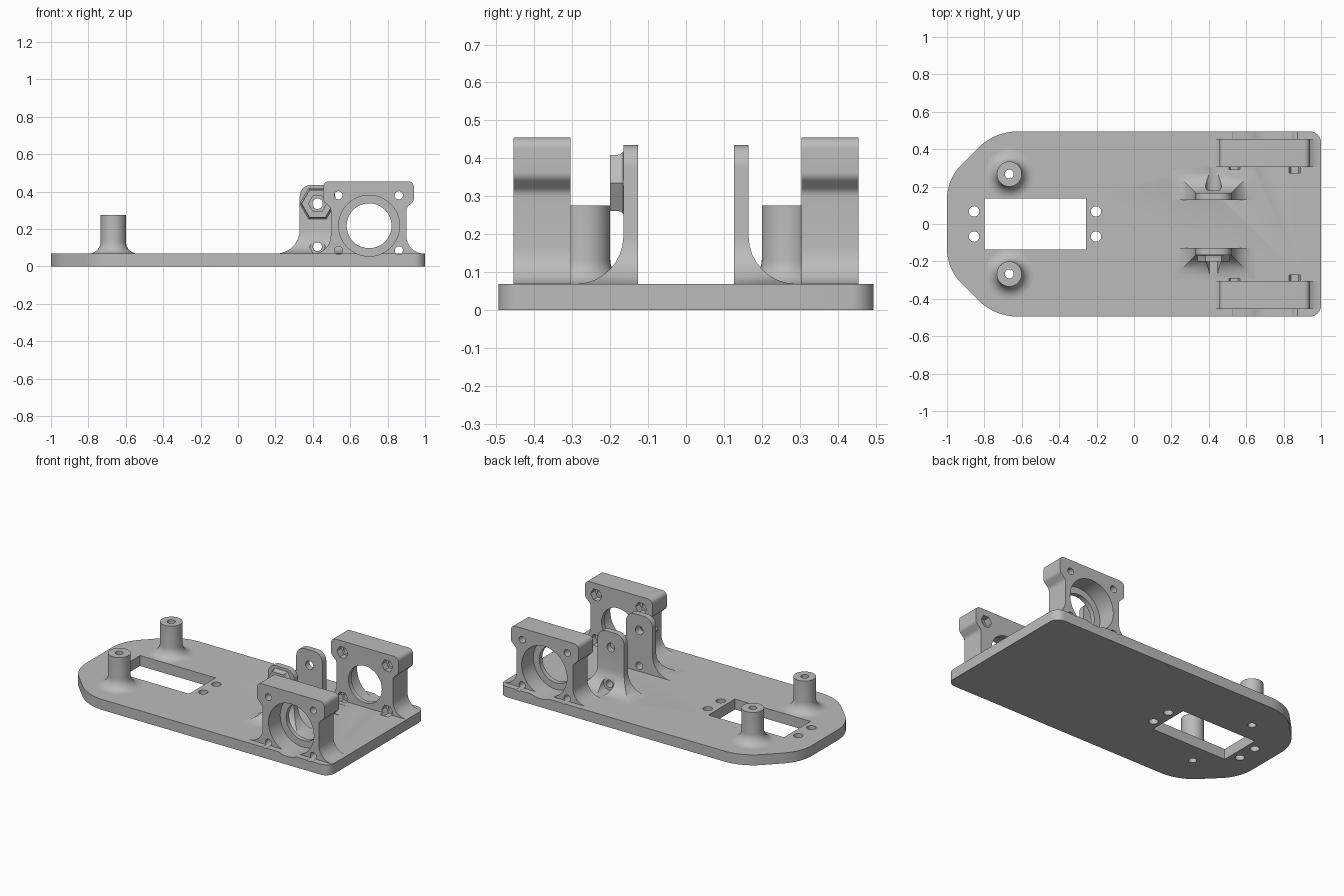
import bpy, bmesh
from math import sin, cos, tan, pi, radians
from mathutils import Vector

cube = bpy.data.objects.get("Cube")
if cube:
    bpy.data.objects.remove(cube)

grey = bpy.data.materials.new("plain grey")
grey.use_nodes = True
grey.diffuse_color = (0.5, 0.5, 0.5, 1)
grey.node_tree.nodes["Principled BSDF"].inputs["Base Color"].default_value = (0.5, 0.5, 0.5, 1)

PLATE = 0.068      # plate thickness
STEPS = 8          # segments per quarter round


def loft(name, rings):
    """Skin a stack of equal-length rings and cap both ends."""
    bm = bmesh.new()
    rows = [[bm.verts.new(p) for p in ring] for ring in rings]
    n = len(rows[0])
    for a, b in zip(rows, rows[1:]):
        for i in range(n):
            j = (i + 1) % n
            bm.faces.new((a[i], a[j], b[j], b[i]))
    bm.faces.new(rows[0])
    bm.faces.new(rows[-1])
    bmesh.ops.recalc_face_normals(bm, faces=bm.faces)
    mesh = bpy.data.meshes.new(name)
    bm.to_mesh(mesh)
    bm.free()
    mesh.materials.append(grey)
    obj = bpy.data.objects.new(name, mesh)
    bpy.context.collection.objects.link(obj)
    return obj


def prism_z(name, pts, lo, hi):
    return loft(name, [[(x, y, z) for x, y in pts] for z in (lo, hi)])


def prism_y(name, pts, lo, hi):
    return loft(name, [[(x, y, z) for x, z in pts] for y in (lo, hi)])


def ngon(cx, cy, r, n=32):
    return [(cx + r * cos(2 * pi * i / n), cy + r * sin(2 * pi * i / n)) for i in range(n)]


def rounded(corners):
    """Outline from (x, y, radius) corners."""
    out = []
    for i, (x, y, r) in enumerate(corners):
        p = Vector((x, y))
        if r == 0:
            out.append((x, y))
            continue
        u = (Vector(corners[i - 1][:2]) - p).normalized()
        v = (Vector(corners[(i + 1) % len(corners)][:2]) - p).normalized()
        half = u.angle(v) / 2
        c = p + (u + v).normalized() * r / sin(half)
        a = (p + u * r / tan(half) - c).normalized()
        b = (p + v * r / tan(half) - c).normalized()
        out += [tuple(c + a.slerp(b, k / STEPS) * r) for k in range(STEPS + 1)]
    return out


def cut(obj, cutters):
    bpy.context.view_layer.objects.active = obj
    for c in cutters:
        mod = obj.modifiers.new("cut", "BOOLEAN")
        mod.operation = "DIFFERENCE"
        mod.solver = "EXACT"
        mod.object = c
        bpy.ops.object.modifier_apply(modifier=mod.name)


parts, cutters = [], []

# Base plate outline: chamfered, generously rounded nose and square tail
half = [(1, 0.495, 0.06), (-0.745, 0.495, 0.3), (-1, 0.24, 0.26)]
plate = prism_z("base_plate", rounded(half + [(x, -y, r) for x, y, r in reversed(half)]), 0, PLATE)
parts.append(plate)

# Plate openings: servo slot and its screw holes
slot = prism_z("slot_cutter", [(-0.8, -0.136), (-0.257, -0.136), (-0.257, 0.136), (-0.8, 0.136)], -0.1, 0.2)
plate_cuts = [slot]
for x in (-0.855, -0.203):
    for y in (-0.067, 0.067):
        plate_cuts.append(prism_z("screw_cutter", ngon(x, y, 0.028), -0.1, 0.2))

# Motor mount outline, mirrored about its own centre line
MX, MZ = 0.698, 0.217
side = [(0.298, 0.04, 0), (0.298, PLATE, 0), (0.202, PLATE, 0.095),
        (0.202, 0.312, 0.03), (0.242, 0.35, 0.03), (0.242, 0.455, 0.03)]
mount_outline = rounded([(MX + x, z, r) for x, z, r in side] +
                        [(MX - x, z, r) for x, z, r in reversed(side)])

# Bracket section stack: (half width, outer y, z)
BX, FLARE, TOP_R, TOP = 0.425, 0.127, 0.06, 0.435
sections = [(0.095 + FLARE, 0.165 + FLARE, 0.045)]
for k in range(STEPS + 1):
    a = k / STEPS * pi / 2
    d = FLARE * (1 - sin(a))
    sections.append((0.095 + d, 0.165 + d, PLATE + FLARE * (1 - cos(a))))
for k in range(STEPS + 1):
    b = k / STEPS * pi / 2
    sections.append((0.095 - TOP_R + TOP_R * cos(b), 0.165, TOP - TOP_R + TOP_R * sin(b)))

# Post profile: (radius, z)
PX, PY, PR, PF = -0.667, 0.267, 0.067, 0.065
post_profile = [(PR + PF, 0.05)]
for k in range(STEPS + 1):
    a = k / STEPS * pi / 2
    post_profile.append((PR + PF * (1 - sin(a)), PLATE + PF * (1 - cos(a))))
post_profile.append((PR, 0.275))

for s, tag in ((-1, "right"), (1, "left")):
    # Standoff post with flared foot
    post = loft("standoff_post_" + tag, [[(x, y, z) for x, y in ngon(PX, s * PY, r)] for r, z in post_profile])
    bore = prism_z("post_cutter", ngon(PX, s * PY, 0.024), -0.1, 0.5)
    cut(post, [bore])
    plate_cuts.append(bore)

    # Motor mount: outer bearing pocket, through hole, bolts and nut traps
    mount = prism_y("motor_mount_" + tag, mount_outline, s * 0.305, s * 0.455)
    pocket = prism_y("pocket_cutter", ngon(MX + 0.003, MZ, 0.163, 48), s * 0.335, s * 0.6)
    hole = prism_y("hole_cutter", ngon(MX + 0.003, MZ, 0.12, 48), s * 0.29, s * 0.6)
    mount_cuts = [pocket, hole]
    for x in (0.537, 0.86):
        for z in (0.38, 0.085):
            mount_cuts.append(prism_y("bolt_cutter", ngon(x, z, 0.022, 24), s * 0.29, s * 0.6))
            mount_cuts.append(prism_y("nut_cutter", ngon(x, z, 0.04, 6), s * 0.272, s * 0.35))
    cut(mount, mount_cuts)
    plate_cuts += [c for c in mount_cuts if c is not hole]

    # Pivot bracket with flared foot on three sides
    bracket = loft("pivot_bracket_" + tag, [
        [(BX - w, s * 0.127, z), (BX + w, s * 0.127, z), (BX + w, s * y, z), (BX - w, s * y, z)]
        for w, y, z in sections])
    pin = prism_y("pin_cutter", ngon(BX, 0.335, 0.028, 24), s * 0.1, s * 0.25)
    low_pin = prism_y("low_pin_cutter", ngon(BX, 0.105, 0.024, 24), s * 0.1, s * 0.3)
    recess = prism_y("recess_cutter", ngon(BX, 0.105, 0.042, 6 if s < 0 else 32), s * 0.18, s * 0.3)
    cut(bracket, [pin, low_pin, recess])
    plate_cuts.append(recess)
    cutters += [pin, low_pin, hole]
    parts += [post, mount, bracket]

    # Hexagonal nut boss on the front bracket only
    if s < 0:
        boss = loft("nut_boss", [[(x, y, z) for x, z in ngon(BX, 0.335, r, 6)] for r, y in
                                 ((0.095, -0.16), (0.095, -0.166), (0.088, -0.172), (0.085, -0.182), (0.085, -0.2))])
        nut = prism_y("boss_cutter", ngon(BX, 0.335, 0.048, 6), -0.178, -0.3)
        cut(boss, [pin, nut])
        cutters.append(nut)
        parts.append(boss)

cut(plate, plate_cuts)
for c in set(cutters + plate_cuts):
    bpy.data.objects.remove(c)

# Smooth rounds, sharp edges
bpy.ops.object.select_all(action="DESELECT")
for p in parts:
    p.select_set(True)
bpy.context.view_layer.objects.active = plate
bpy.ops.object.shade_smooth_by_angle(angle=radians(30))
